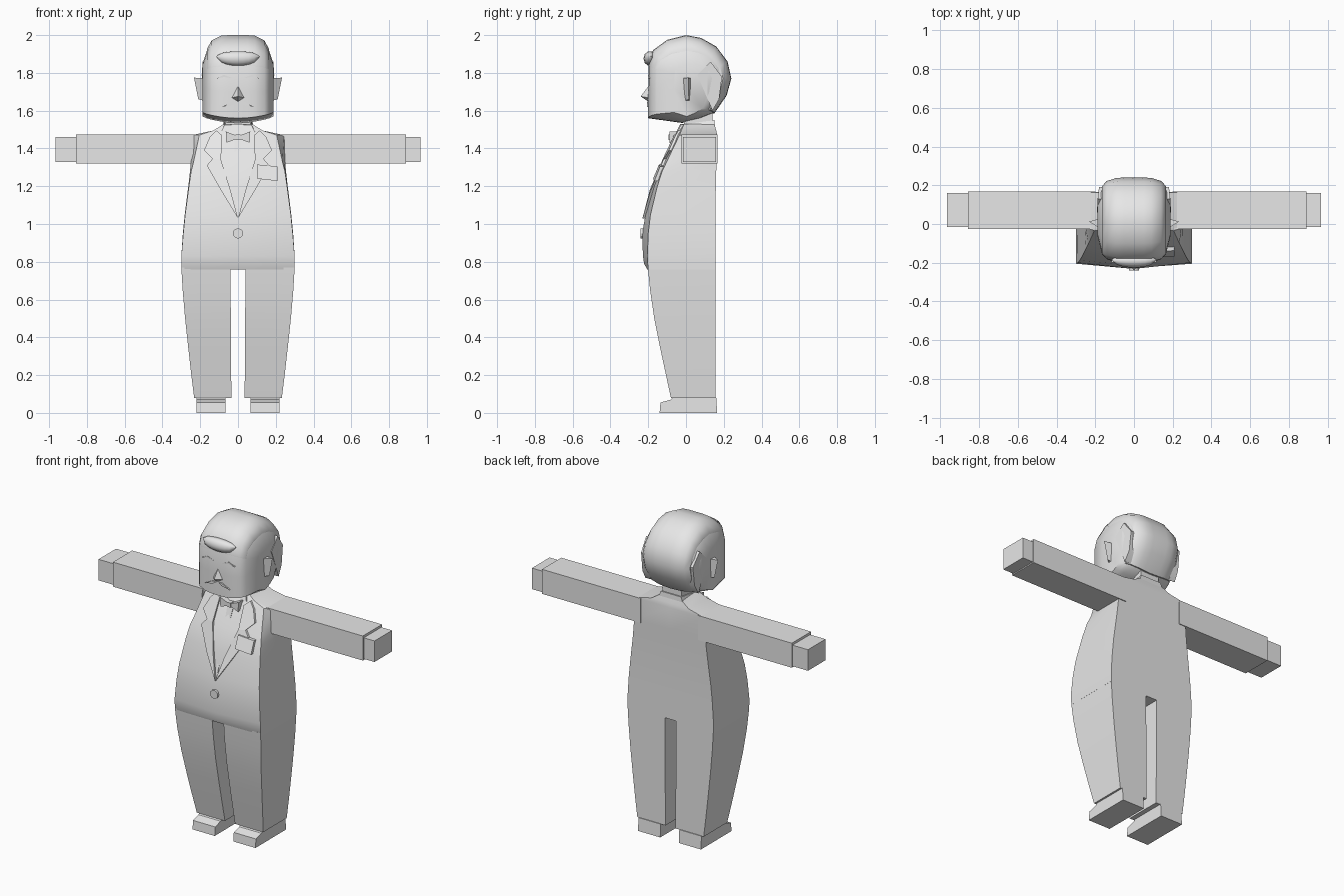
import bpy, bmesh, math
from mathutils import Vector

if "Cube" in bpy.data.objects:
    bpy.data.objects.remove(bpy.data.objects["Cube"])

grey = bpy.data.materials.new("plain_grey")
grey.diffuse_color = (0.8, 0.8, 0.8, 1)
grey.use_nodes = True
grey.node_tree.nodes["Principled BSDF"].inputs["Base Color"].default_value = grey.diffuse_color


def make(name, verts, faces, angle=28):
    bm = bmesh.new()
    vs = [bm.verts.new(v) for v in verts]
    for f in faces:
        bm.faces.new([vs[i] for i in f])
    bmesh.ops.recalc_face_normals(bm, faces=bm.faces[:])
    me = bpy.data.meshes.new(name)
    bm.to_mesh(me)
    bm.free()
    me.materials.append(grey)
    me.shade_smooth()
    me.set_sharp_from_angle(angle=math.radians(angle))
    ob = bpy.data.objects.new(name, me)
    bpy.context.collection.objects.link(ob)
    return ob


def loft(name, rings, angle=28):
    n = len(rings[0])
    faces = [tuple(range(n)), tuple(range((len(rings) - 1) * n, len(rings) * n))]
    for r in range(len(rings) - 1):
        for i in range(n):
            j = (i + 1) % n
            faces.append((r * n + i, r * n + j, (r + 1) * n + j, (r + 1) * n + i))
    return make(name, [v for ring in rings for v in ring], faces, angle)


def box(name, x, y, z):
    rings = [[(x[0], y[0], k), (x[1], y[0], k), (x[1], y[1], k), (x[0], y[1], k)] for k in z]
    return loft(name, rings)


# Jacket rows: z, front half width, back half width, side front y, middle front y, back y
TORSO = [(0.76, .30, .30, -.200, -.205, .155), (0.79, .30, .30, -.203, -.222, .155),
         (0.83, .30, .30, -.205, -.228, .155), (0.95, .29, .292, -.200, -.232, .155),
         (1.05, .28, .282, -.188, -.214, .155), (1.20, .26, .263, -.152, -.178, .158),
         (1.28, .248, .254, -.126, -.150, .160), (1.33, .235, .25, -.102, -.126, .162),
         (1.47, .205, .245, -.035, -.062, .165), (1.495, .13, .13, -.025, -.048, .160),
         (1.53, .075, .075, -.010, -.030, .150)]


def chest_y(x, z):
    for a, b in zip(TORSO, TORSO[1:]):
        if a[0] <= z <= b[0]:
            t = (z - a[0]) / (b[0] - a[0])
            w, s, m = (a[i] + (b[i] - a[i]) * t for i in (1, 3, 4))
            return m + (s - m) * min(1, abs(x) / w)
    return -.03


def chest_plate(name, outline, lift):
    # thin plate that follows the chest
    front = [(x, chest_y(x, z) - lift, z) for x, z in outline]
    back = [(x, y + lift + .004, z) for x, y, z in front]
    return loft(name, [front, back])


def flat_plate(name, outline, y0, y1):
    return loft(name, [[(x, y, z) for x, z in outline] for y in (y0, y1)])


loft("jacket", [[(0, m, z), (wf, s, z), (wb, max(s + .01, -.02), z), (wb, b, z), (0, b, z),
                 (-wb, b, z), (-wb, max(s + .01, -.02), z), (-wf, s, z)]
                for z, wf, wb, s, m, b in TORSO])

# Legs, shoes, arms and hands
LEG = [(.08, .035, .232, -.08), (.2, .036, .247, -.106), (.35, .037, .264, -.138),
       (.5, .038, .280, -.168), (.65, .039, .293, -.19), (.77, .04, .30, -.202)]
SHOE = [(-.14, 0), (-.135, .055), (-.08, .07), (-.07, .082), (.16, .082), (.165, 0)]
for side, s, cuff in (("left", 1, .89), ("right", -1, .857)):
    loft(side + "_trouser_leg", [[(s * i, f, z), (s * o, f, z), (s * o, .155, z), (s * i, .155, z)]
                                 for z, i, o, f in LEG])
    loft(side + "_shoe", [[(s * x, y, z) for y, z in SHOE] for x in (.065, .22)])
    box(side + "_sleeve", (s * .2, s * cuff), (-.025, .167), (1.32, 1.475))
    box(side + "_hand", (s * (cuff - .02), s * .965), (-.015, .16), (1.327, 1.46))

    # Notched lapel
    chest_plate(side + "_lapel_lower", [(s * x, z) for x, z in
                [(0, 1.03), (.085, 1.17), (.165, 1.31), (.135, 1.345), (.09, 1.34), (.04, 1.18)]], .013)
    chest_plate(side + "_lapel_upper", [(s * x, z) for x, z in
                [(.09, 1.34), (.135, 1.345), (.18, 1.39), (.15, 1.46), (.115, 1.495), (.085, 1.47)]], .013)
    # Bow tie wing
    flat_plate(side + "_bow_wing", [(s * x, z) for x, z in
               [(.008, 1.45), (.062, 1.43), (.065, 1.49), (.008, 1.468)]], -.088, -.03)
    # Ear
    make(side + "_ear", [(s * .17, -.025, 1.77), (s * .17, .03, 1.77), (s * .17, .02, 1.65),
                         (s * .17, -.015, 1.65), (s * .233, .012, 1.775), (s * .21, .015, 1.66)],
         [(0, 1, 2, 3), (0, 4, 1), (1, 4, 5, 2), (2, 5, 3), (3, 5, 4, 0)])
    # Moustache half
    flat_plate(side + "_moustache", [(s * x, z) for x, z in
               [(.01, 1.645), (.03, 1.648), (.085, 1.62), (.03, 1.63)]], -.207, -.19)
    # Eyebrow
    flat_plate(side + "_eyebrow", [(s * x, z) for x, z in
               [(.03, 1.772), (.075, 1.79), (.115, 1.77), (.075, 1.778)]], -.2, -.185)

# Shirt front, collar, pocket square and button
chest_plate("shirt_placket", [(-.006, 1.08), (.006, 1.08), (.02, 1.44), (-.02, 1.44)], .006)
box("bow_knot", (-.012, .012), (-.092, -.03), (1.445, 1.473))
loft("collar", [[(-w, f, z), (w, f, z), (w, b, z + dz), (-w, b, z + dz)]
                for w, f, b, z, dz in ((.09, -.045, .155, 1.485, .01), (.072, -.028, .15, 1.525, .025))])
box("neck", (-.065, .065), (-.01, .14), (1.48, 1.62))
chest_plate("pocket_square", [(.1, 1.24), (.208, 1.228), (.208, 1.305), (.1, 1.315)], .02)
loft("button", [[(.027 * math.cos(a), y, .95 + .027 * math.sin(a))
                 for a in (math.tau * i / 12 for i in range(12))] for y in (-.241, -.215)])

# Head: side profile (y, z) narrowed towards each cheek
C = (.02, 1.78)
PROFILE = [(-.2, 1.56), (-.2, 1.7), (-.198, 1.84), (-.175, 1.92), (-.1, 1.975), (0, 2.0),
           (.08, 1.985), (.16, 1.94), (.22, 1.86), (.24, 1.77), (.215, 1.68), (.15, 1.585),
           (.08, 1.558), (-.02, 1.535)]
# x, then reach to front, back, up, down
SLICES = [(0, 1, 1, 1, 1), (.05, 1, 1, 1, .99), (.09, .985, .99, .985, .97),
          (.14, .92, .92, .87, .93), (.165, .80, .80, .66, .90), (.188, .38, .55, .33, .86)]


def ring(row, x, points, k_back=1, k_up=1):
    _, f, b, u, d = row
    out = []
    for y, z in points:
        dy, dz = y - C[0], z - C[1]
        dy *= f if dy < 0 else b * k_back
        dz *= u * k_up if dz > 0 else d
        out.append((x, C[0] + dy, C[1] + dz))
    return out


def both_sides(rows):
    return [(r, -r[0]) for r in reversed(rows[1:])] + [(r, r[0]) for r in rows]


loft("head", [ring(r, x, PROFILE, .94, .94) for r, x in both_sides(SLICES)], 35)

# Hair shell from the hairline over the crown to the nape
hair_rows = []
for r, x in both_sides(SLICES[:5]):
    strip = PROFILE[2:12]
    hair_rows.append(ring(r, x, strip) + list(reversed(ring(r, x, strip, .9, .9))))
loft("hair", hair_rows, 40)

# Hair in front of the nape on each side, reaching towards the ear
for side, s in (("left", 1), ("right", -1)):
    tri = [(.06, 1.79), (.14, 1.6), (.175, 1.66), (.19, 1.78), (.13, 1.86)]
    loft(side + "_side_hair", [[(s * (x - .1 * max(0, y - .08)), y, z) for y, z in tri]
                               for x in (.15, .192)])

# Swept fringe
fringe = []
for i in range(9):
    t = -1 + i / 4
    h = max(.05, math.sqrt(max(0, 1 - t * t)))
    fringe.append([(.115 * t, -.185 + .035 * math.cos(a) * h - .005 * h,
                    1.888 - .012 * h + .04 * math.sin(a) * h)
                   for a in (math.tau * j / 10 for j in range(10))])
loft("fringe", fringe, 45)

# Nose
make("nose", [(0, -.195, 1.735), (-.036, -.195, 1.668), (.036, -.195, 1.668),
              (0, -.24, 1.675), (0, -.195, 1.645)],
     [(0, 1, 3), (0, 3, 2), (1, 4, 3), (4, 2, 3), (0, 2, 4, 1)])
